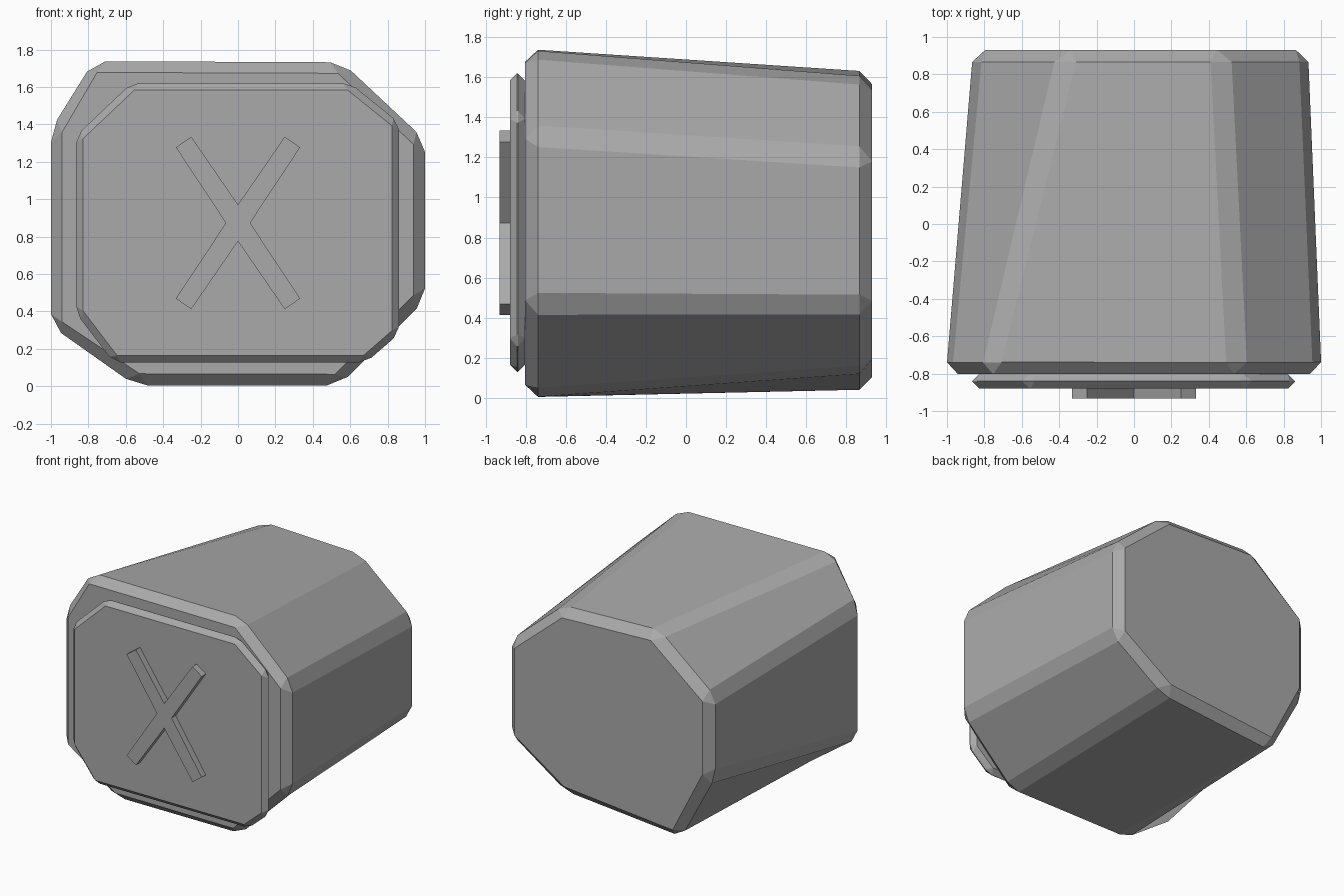
import bpy, bmesh

if "Cube" in bpy.data.objects:
    bpy.data.objects.remove(bpy.data.objects["Cube"])

grey = bpy.data.materials.new("plain_grey")
grey.diffuse_color = (0.4, 0.4, 0.4, 1)
grey.use_nodes = True
grey.node_tree.nodes["Principled BSDF"].inputs["Base Color"].default_value = grey.diffuse_color


def loft(name, front, back, y0, y1, bevel=0.0):
    """Solid between a front outline at y0 and a back outline at y1 (x, z points)."""
    bm = bmesh.new()
    a = [bm.verts.new((x, y0, z)) for x, z in front]
    b = [bm.verts.new((x, y1, z)) for x, z in back]
    bm.faces.new(a)
    bm.faces.new(b[::-1])
    n = len(a)
    for i in range(n):
        j = (i + 1) % n
        bm.faces.new((a[i], b[i], b[j], a[j]))
    bmesh.ops.recalc_face_normals(bm, faces=bm.faces[:])
    me = bpy.data.meshes.new(name)
    bm.to_mesh(me)
    bm.free()
    me.materials.append(grey)
    ob = bpy.data.objects.new(name, me)
    bpy.context.collection.objects.link(ob)
    if bevel:
        m = ob.modifiers.new("chamfer", 'BEVEL')
        m.width = bevel
        m.segments = 1
        m.limit_method = 'NONE'
    return ob


# Tapered, uneven eight-sided block; outlines run from the top left clockwise
block_front = [(-0.79, 1.742), (0.56, 1.737), (1.003, 1.32), (1.003, 0.46),
               (0.545, 0.0), (-0.545, 0.003), (-1.005, 0.31), (-1.005, 1.375)]
block_back = [(-0.36, 1.63), (0.47, 1.60), (0.93, 1.21), (0.93, 0.45),
              (0.45, 0.13), (-0.57, 0.035), (-0.86, 0.60), (-0.86, 1.23)]
loft("block", block_front, block_back, -0.803, 0.93, 0.064)

# Thin chamfered plate on the front
plate = [(-0.57, 1.62), (0.60, 1.62), (0.86, 1.41), (0.86, 0.28),
         (0.685, 0.128), (-0.665, 0.128), (-0.865, 0.39), (-0.865, 1.34)]
loft("front_plate", plate, plate, -0.88, -0.803, 0.037)

# Raised cross, one quarter mirrored to the other three
cz = 0.873
quarter = [(0, 0.098), (0.25, 0.461), (0.332, 0.404), (0.065, 0)]
cross = [(x, cz + z) for x, z in quarter]
cross += [(x, cz - z) for x, z in quarter[-2::-1]]
cross += [(-x, cz - z) for x, z in quarter[1:]]
cross += [(-x, cz + z) for x, z in quarter[-2:0:-1]]
loft("raised_cross", cross, cross, -0.932, -0.86)
